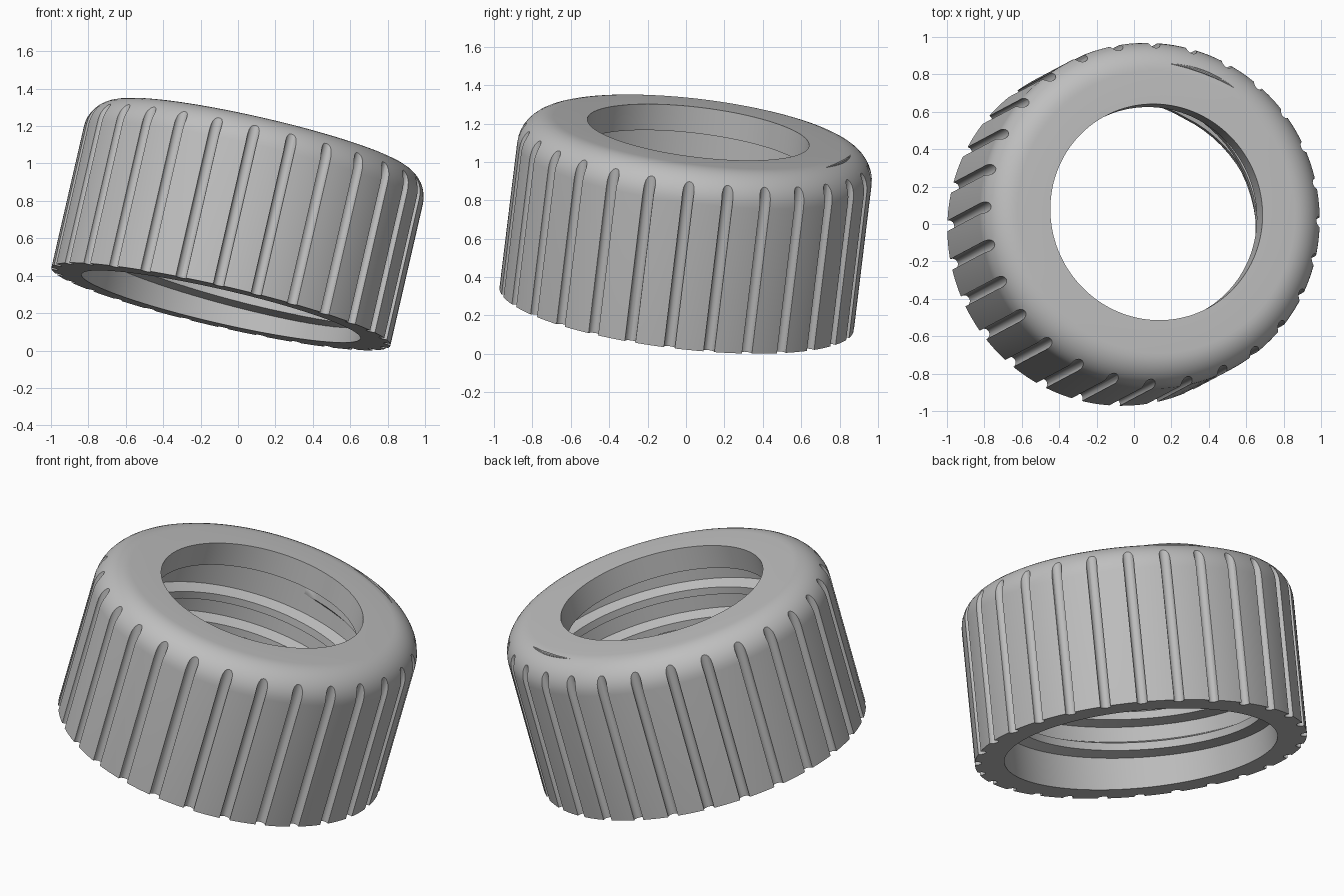
import bpy, bmesh
from math import sin, cos, pi, radians
from mathutils import Vector, Matrix

old = bpy.data.objects.get("Cube")
if old:
    bpy.data.objects.remove(old)

# Cap dimensions, measured along and around its own axis
OUTER, WALL, CREST, HOLE = 0.93, 0.765, 0.70, 0.582
BOTTOM, TOP, CEILING, FILLET = -0.41, 0.54, 0.40, 0.17
GROOVES, SEGMENTS = 28, 168
AXIS = Vector((0.23, 0.122, 1)).normalized()
TILT = Matrix.Translation((0, 0, 0.632)) @ \
    Vector((0, 0, 1)).rotation_difference(AXIS).to_matrix().to_4x4()

grey = bpy.data.materials.new("light_grey_plastic")
grey.use_nodes = True
COLOUR = (0.52, 0.52, 0.52, 1)
grey.diffuse_color = COLOUR
grey.node_tree.nodes["Principled BSDF"].inputs["Base Color"].default_value = COLOUR


def polar(r, angle, s):
    return Vector((r * cos(angle), r * sin(angle), s))


def add_object(name, bm):
    bmesh.ops.recalc_face_normals(bm, faces=bm.faces)
    mesh = bpy.data.meshes.new(name)
    bm.to_mesh(mesh)
    bm.free()
    mesh.materials.append(grey)
    obj = bpy.data.objects.new(name, mesh)
    bpy.context.collection.objects.link(obj)
    obj.matrix_world = TILT
    return obj


def loft(name, rings, loop):
    """Skin closed cross-sections; join the ends or cap them."""
    bm = bmesh.new()
    rows = [[bm.verts.new(p) for p in ring] for ring in rings]
    pairs = list(zip(rows, rows[1:]))
    if loop:
        pairs.append((rows[-1], rows[0]))
    else:
        bm.faces.new(rows[0])
        bm.faces.new(rows[-1])
    n = len(rows[0])
    for a, b in pairs:
        for i in range(n):
            j = (i + 1) % n
            bm.faces.new((a[i], a[j], b[j], b[i]))
    return add_object(name, bm)


def smooth(obj):
    bpy.ops.object.select_all(action='DESELECT')
    obj.select_set(True)
    bpy.context.view_layer.objects.active = obj
    bpy.ops.object.shade_smooth_by_angle(angle=radians(30))


# Cap body: turned profile with a rounded shoulder and a hole in the top
shoulder = [(OUTER - FILLET + FILLET * cos(a), TOP - FILLET + FILLET * sin(a))
            for a in [i * pi / 20 for i in range(11)]]
profile = [(WALL, BOTTOM), (OUTER, BOTTOM)] + shoulder + \
    [(HOLE, TOP), (HOLE, CEILING), (WALL, CEILING)]
body = loft("cap_body", [[polar(r, 2 * pi * k / SEGMENTS, s) for r, s in profile]
                         for k in range(SEGMENTS)], True)

# Grip grooves: round bars cut out of the side wall
bm = bmesh.new()
for k in range(GROOVES):
    place = polar(OUTER - 0.008, 2 * pi * k / GROOVES - radians(1.6), 0.1)
    bmesh.ops.create_cone(bm, cap_ends=True, segments=16, radius1=0.03, radius2=0.03,
                          depth=1.4, matrix=Matrix.Translation(place))
cutter = add_object("groove_cutter", bm)
cutter.hide_render = True
bpy.context.view_layer.update()
cut = body.modifiers.new("grooves", 'BOOLEAN')
cut.operation, cut.solver, cut.object = 'DIFFERENCE', 'EXACT', cutter
bpy.context.view_layer.objects.active = body
bpy.ops.object.modifier_apply(modifier=cut.name)
bpy.data.objects.remove(cutter)
smooth(body)

# Internal screw thread: tapered trapezoid swept along a helix
TURNS, PITCH, STEPS = 3.3, 0.18, 72
total = int(TURNS * STEPS)
rings = []
for k in range(total + 1):
    rise = min(1, k / 12, (total - k) / 12)
    crest = WALL + 0.005 - (WALL + 0.005 - CREST) * rise
    angle, s = 2 * pi * k / STEPS, -0.3 + PITCH * k / STEPS
    section = [(WALL + 0.02, -0.055), (crest, -0.022), (crest, 0.022), (WALL + 0.02, 0.055)]
    rings.append([polar(r, angle, s + h) for r, h in section])
smooth(loft("screw_thread", rings, False))

# Small alignment sliver on the shoulder, thin at both ends
rings = []
for k in range(17):
    t = k / 16
    angle, w = radians(57 + 27 * t), 0.001 + 0.009 * sin(pi * t)
    rings.append([polar(0.805 + w * cos(a), angle, TOP - 0.007 + w * sin(a))
                  for a in [i * pi / 4 for i in range(8)]])
smooth(loft("alignment_mark", rings, False))
